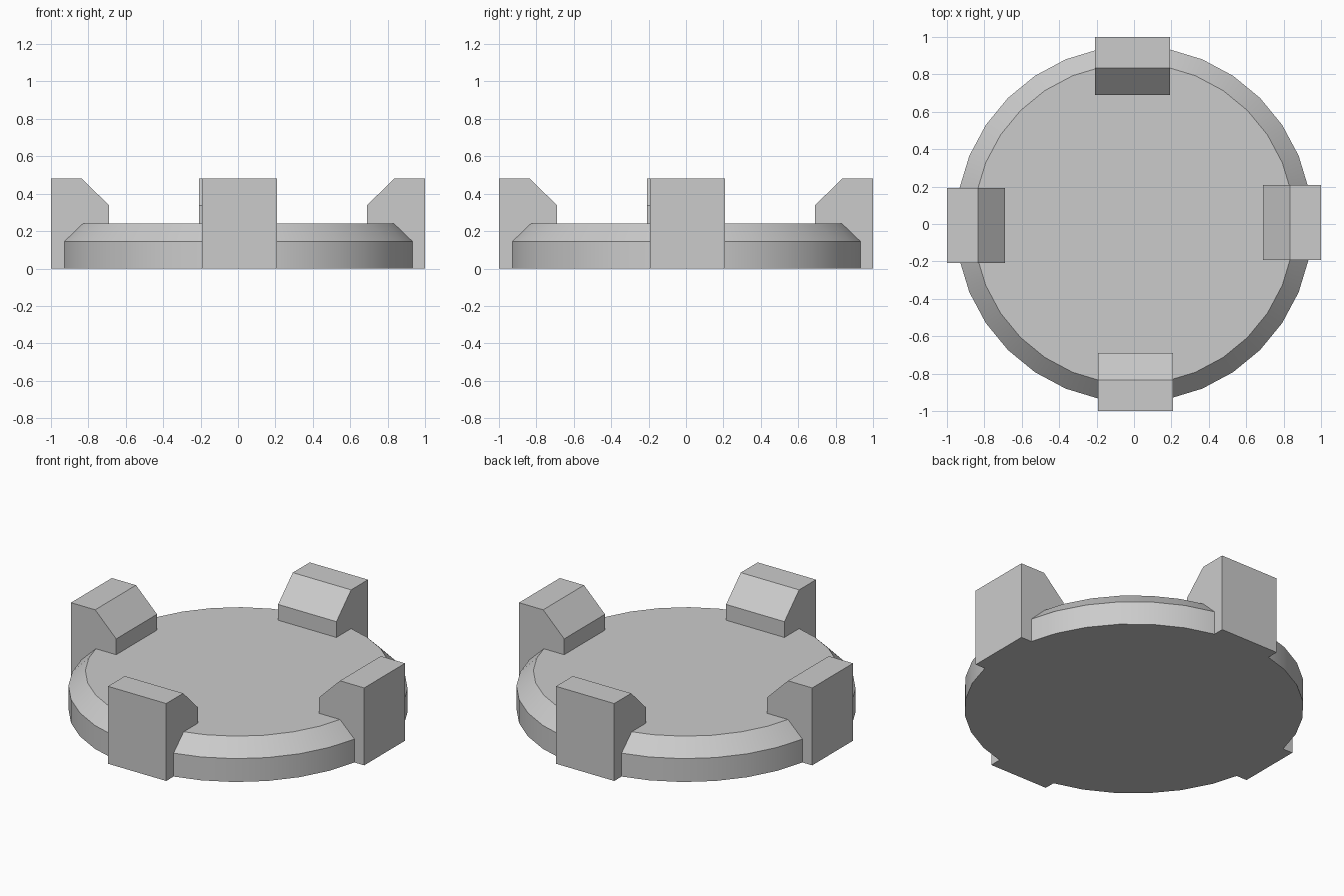
import bpy, bmesh
from math import cos, sin, tau, radians
from mathutils import Matrix

if "Cube" in bpy.data.objects:
    bpy.data.objects.remove(bpy.data.objects["Cube"])


def add_object(name, bm):
    bmesh.ops.recalc_face_normals(bm, faces=bm.faces)
    mesh = bpy.data.meshes.new(name)
    bm.to_mesh(mesh)
    bm.free()
    obj = bpy.data.objects.new(name, mesh)
    bpy.context.collection.objects.link(obj)
    return obj


# Round base disc with a chamfered upper rim
SIDES = 32
bm = bmesh.new()
rings = []
for r, z in [(0.953, 0.0), (0.953, 0.145), (0.858, 0.24)]:
    rings.append([bm.verts.new((r * cos(tau * i / SIDES), r * sin(tau * i / SIDES), z))
                  for i in range(SIDES)])
for low, high in zip(rings, rings[1:]):
    for i in range(SIDES):
        j = (i + 1) % SIDES
        bm.faces.new((low[i], low[j], high[j], high[i]))
bm.faces.new(rings[0])
bm.faces.new(rings[-1])
disc = add_object("base_disc", bm)
bpy.context.view_layer.objects.active = disc
disc.select_set(True)
bpy.ops.object.shade_smooth_by_angle(angle=radians(30))

# Four rim blocks with sloped inner top edges, each slightly off its axis
PROFILE = [(0.69, 0.0), (1.0, 0.0), (1.0, 0.48), (0.834, 0.48), (0.69, 0.338)]
for k, side in enumerate(["right", "back", "left", "front"]):
    bm = bmesh.new()
    face = bm.faces.new([bm.verts.new((x, -0.192, z)) for x, z in PROFILE])
    out = bmesh.ops.extrude_face_region(bm, geom=[face], use_keep_orig=True)
    moved = [g for g in out["geom"] if isinstance(g, bmesh.types.BMVert)]
    bmesh.ops.translate(bm, verts=moved, vec=(0, 0.4, 0))
    bmesh.ops.rotate(bm, verts=bm.verts, cent=(0, 0, 0),
                     matrix=Matrix.Rotation(k * tau / 4, 3, 'Z'))
    add_object(side + "_rim_block", bm)
